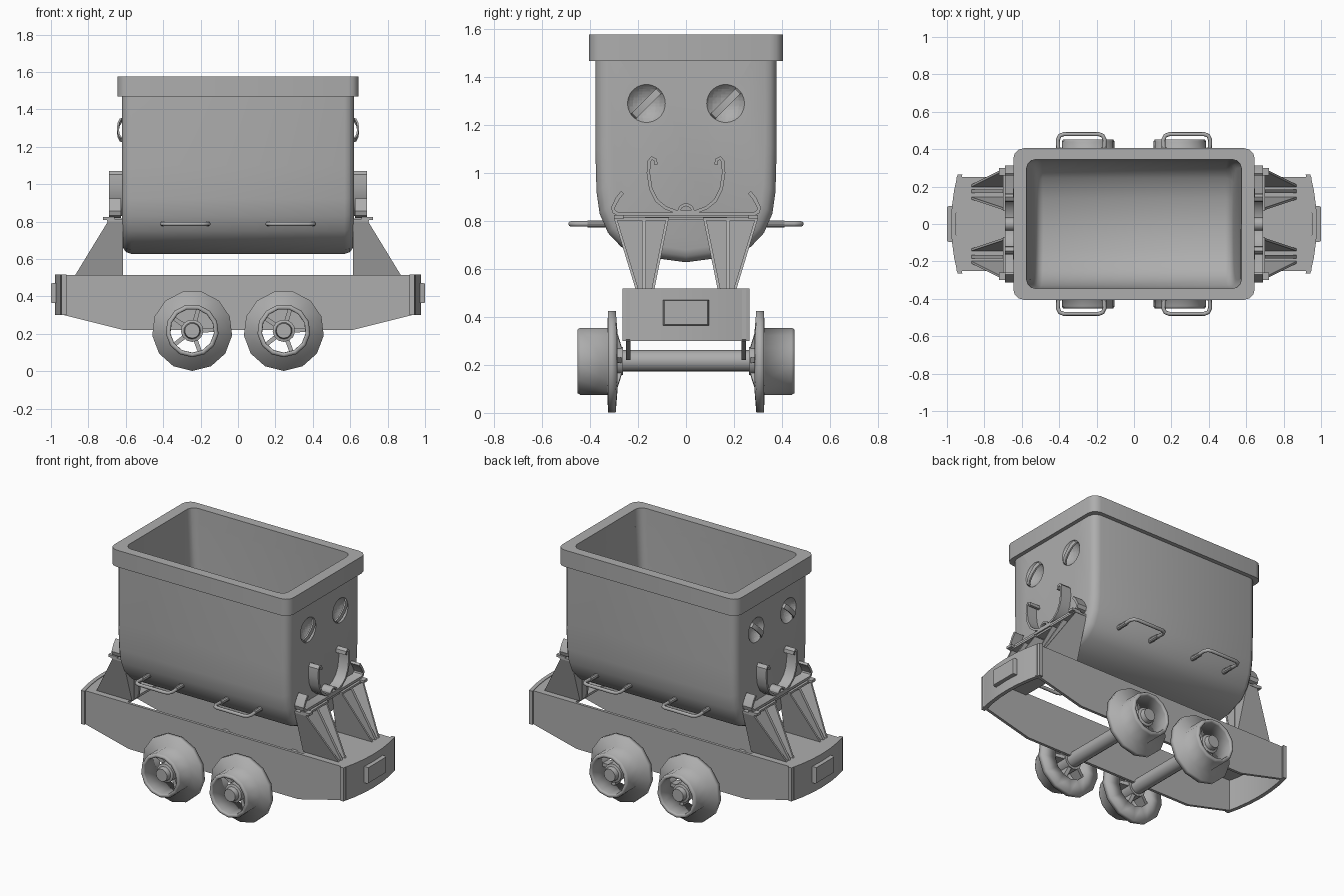
import bpy, bmesh
from math import sin, cos, pi, radians
from mathutils import Vector

if "Cube" in bpy.data.objects:
    bpy.data.objects.remove(bpy.data.objects["Cube"])


def smooth(ob, angle=35):
    bpy.ops.object.select_all(action='DESELECT')
    ob.select_set(True)
    bpy.context.view_layer.objects.active = ob
    bpy.ops.object.shade_smooth_by_angle(angle=radians(angle))
    return ob


def loft(name, rings, loop=False, angle=35):
    """Skin a row of equal-sized rings; capped unless it loops round."""
    n, m = len(rings[0]), len(rings)
    faces = []
    for i in range(m if loop else m - 1):
        a, b = i * n, (i + 1) % m * n
        faces += [(a + j, a + (j + 1) % n, b + (j + 1) % n, b + j) for j in range(n)]
    if not loop:
        faces += [tuple(range(n)), tuple(range((m - 1) * n, m * n))]
    me = bpy.data.meshes.new(name)
    me.from_pydata([tuple(p) for r in rings for p in r], [], faces)
    bm = bmesh.new()
    bm.from_mesh(me)
    bmesh.ops.recalc_face_normals(bm, faces=bm.faces)
    bm.to_mesh(me)
    bm.free()
    ob = bpy.data.objects.new(name, me)
    bpy.context.collection.objects.link(ob)
    return smooth(ob, angle)


def box(name, a, b):
    ring = lambda z: [(a[0], a[1], z), (b[0], a[1], z), (b[0], b[1], z), (a[0], b[1], z)]
    return loft(name, [ring(a[2]), ring(b[2])])


def strip(name, pts, x0, x1, t):
    """Flat bar following a path in the y-z plane, extruded in x."""
    rings = []
    for i, p in enumerate(pts):
        d = (Vector(pts[min(i + 1, len(pts) - 1)]) - Vector(pts[max(i - 1, 0)])).normalized()
        ny, nz = -d.y * t / 2, d.x * t / 2
        rings.append([(x0, p[0] + ny, p[1] + nz), (x1, p[0] + ny, p[1] + nz),
                      (x1, p[0] - ny, p[1] - nz), (x0, p[0] - ny, p[1] - nz)])
    return loft(name, rings)


def tube(name, pts, r):
    cu = bpy.data.curves.new(name, 'CURVE')
    cu.dimensions = '3D'
    cu.bevel_depth, cu.bevel_resolution, cu.use_fill_caps = r, 2, True
    sp = cu.splines.new('POLY')
    sp.points.add(len(pts) - 1)
    for q, p in zip(sp.points, pts):
        q.co = (*p, 1)
    ob = bpy.data.objects.new(name, cu)
    bpy.context.collection.objects.link(ob)
    bpy.ops.object.select_all(action='DESELECT')
    ob.select_set(True)
    bpy.context.view_layer.objects.active = ob
    bpy.ops.object.convert(target='MESH')
    return smooth(bpy.context.object, 50)


def cylinder(name, x, z, y0, y1, r, n=16):
    return loft(name, [[(x + r * cos(2 * pi * i / n), y, z + r * sin(2 * pi * i / n))
                        for i in range(n)] for y in (y0, y1)])


def cut(ob, cutter):
    cutter.hide_render = True
    md = ob.modifiers.new('cut', 'BOOLEAN')
    md.operation, md.solver, md.object = 'DIFFERENCE', 'EXACT', cutter
    bpy.context.view_layer.objects.active = ob
    bpy.ops.object.modifier_apply(modifier=md.name)


# Tub: U-shaped section lofted along x with rounded ends
HALF = [(.378, 1.56), (.378, 1.1), (.373, .92), (.36, .83), (.325, .75), (.27, .692), (.15, .648)]
SECTION = HALF + [(0, .628)] + [(-y, z) for y, z in reversed(HALF)]
ENDS = [(.62, .05), (.612, .025), (.595, .008), (.57, 0)]


def tub(name, top, kx, ky, kz, taper):
    rings = []
    for x, s in [(-x, s) for x, s in ENDS] + [(x, s) for x, s in reversed(ENDS)]:
        ring = []
        for y, z in SECTION:
            z = top if z == 1.56 else top - (top - z) * kz * (1 - s / .9)
            f = kx * (1 - taper * max(0, 1.575 - z) / .885)
            ring.append((x * f, y * ky * (1 - s / .378), z))
        rings.append(ring)
    return loft(name, rings)


bucket = tub('bucket', 1.56, 1, 1, 1, 0)
cavity = tub('cavity_cutter', 1.7, .935, .913, .948, .09)

# Rim band with rounded corners
corner = []
for cx, cy, a0 in ((.59, .35, 0), (-.59, .35, 90), (-.59, -.35, 180), (.59, -.35, 270)):
    corner += [(cx + .055 * cos(radians(a0 + a)), cy + .055 * sin(radians(a0 + a))) for a in (0, 30, 60, 90)]
rim = loft('rim', [[(x, y, z) for x, y in corner] for z in (1.468, 1.577)])
cut(bucket, cavity)
cut(rim, cavity)
bpy.data.objects.remove(cavity)

# Round recesses in both tub ends, each with a flat arched grab bar
arch = [(-.084, .605), (-.072, .627), (-.04, .639), (0, .642), (.04, .639), (.072, .627), (.084, .605)]
for sx in (1, -1):
    for cy in (-.165, .165):
        bpy.ops.mesh.primitive_uv_sphere_add(segments=32, ring_count=24, radius=.1,
                                             location=(sx * .681, cy, 1.29))
        ball = bpy.context.object
        cut(bucket, ball)
        bpy.data.objects.remove(ball)
        loft('grab_bar', [[(sx * (x + t), cy + (d + w) * .7, 1.29 + (d - w) * .7) for w, t in
                           ((-.015, -.005), (.015, -.005), (.015, .005), (-.015, .005))] for d, x in arch])
smooth(bucket)
smooth(rim)

# Side handles
for sy in (1, -1):
    for c in (-.282, .282):
        tube('side_handle', [(c + dx, sy * y, .788) for dx, y in
                             ((-.12, .335), (-.125, .45), (-.115, .472), (-.095, .48),
                              (.095, .48), (.115, .472), (.125, .45), (.12, .335))], .011)
        for dx in (-.12, .12):
            cylinder('handle_socket', c + dx, .788, sy * .33, sy * .41, .015, 10)

# Chassis: two long side plates, end decks, bowed end plates and buffers
outline = [(-.95, .515), (-.95, .305), (-.61, .22), (.61, .22), (.95, .305), (.95, .515)]
for sy in (1, -1):
    loft('chassis_side', [[(x, sy * y, z) for x, z in outline] for y in (.232, .25)])
for sx in (1, -1):
    box('end_deck', (sx * .63, -.24, .5), (sx * .95, .24, .515))
    bow = [(y, .978 - .5 * y * y) for y in (-.265, -.18, -.09, 0, .09, .18, .265)]
    loft('end_plate', [[(sx * (x - .025), y, .3), (sx * x, y, .3),
                        (sx * x, y, .518), (sx * (x - .025), y, .518)] for y, x in bow])
    loft('buffer', [[(sx * x, y * w, .418 + z * w) for y, z in
                     ((-.095, -.053), (.095, -.053), (.095, .053), (-.095, .053))]
                    for x, w in ((.96, 1), (.992, 1), (1, .95))])

# Tipping stands at both ends
gusset = [(.615, .81), (.69, .81), (.87, .515), (.615, .515)]
for sx in (1, -1):
    for sy in (1, -1):
        # leaning cheek plates
        for name, yt, yb in (('stand_outer_plate', .288, .198), ('stand_inner_plate', .072, .132)):
            loft(name, [[(sx * x, sy * ((yt if z > .6 else yb) + t), z) for x, z in gusset]
                        for t in (0, .012)])
        # back plate and upright web between the cheeks
        loft('stand_back', [[(sx * x, sy * y, z) for x, y in ((.618, y0), (.635, y0), (.635, y1), (.618, y1))]
                            for z, y0, y1 in ((.515, .137, .205), (.805, .078, .295))])
        loft('stand_web', [[(sx * x, sy * y, z) for x, z in gusset] for y in (.166, .184)])
        box('stand_cap', (sx * .618, sy * .07, .802), (sx * .7, sy * .3, .815))
        box('stand_lip', (sx * .66, sy * .26, .808), (sx * .722, sy * .3, .824))
    # cradle bar with upturned ends and a centre arch
    half = [(.265, .92), (.285, .895), (.305, .855), (.3, .838), (.28, .828)]
    strip('cradle_bar', half + [(-y, z) for y, z in reversed(half)], sx * .625, sx * .69, .016)
    box('cradle_brace', (sx * .62, -.17, .805), (sx * .685, .17, .817))
    strip('cradle_arch', [(.03 * cos(pi * i / 8), .838 + .03 * sin(pi * i / 8)) for i in range(9)],
          sx * .62, sx * .69, .012)
    # curled rocker on the tub end
    half = [(.125, 1.035), (.128, 1.055), (.142, 1.063), (.154, 1.05), (.157, 1.0),
            (.147, .935), (.122, .885), (.085, .855), (.04, .838)]
    strip('rocker', half + [(-y, z) for y, z in reversed(half)], sx * .6, sx * .69, .014)

# Wheelsets: flanged spoked wheels on two axles
N, R = 13, [(.117, .285), (.215, .293), (.215, .325), (.142, .328), (.142, .44),
            (.135, .452), (.12, .452), (.117, .44)]
for cx in (-.245, .245):
    cylinder('axle', cx, .217, -.3, .3, .045)
    for sy in (1, -1):
        at = lambda r, a, y: (cx + r * sin(a), sy * y, .217 - r * cos(a))
        loft('wheel_rim', [[at(r, 2 * pi * i / N, y) for r, y in R] for i in range(N)], True, 95)
        loft('hub', [[at(r, 2 * pi * i / N, y) for i in range(N)] for r, y in
                     ((.06, .262), (.06, .4), (.045, .405), (.04, .435))], angle=30)
        for k in range(5):
            a = 2 * pi * k / 5 + .35
            loft('spoke', [[at(r, a - w / r, y0), at(r, a + w / r, y0), at(r, a + w / r, y1), at(r, a - w / r, y1)]
                           for r, w, y0, y1 in ((.045, .012, .264, .34), (.125, .011, .288, .345))])

# One mid-grey paint for everything
paint = bpy.data.materials.new('dark_grey_paint')
paint.diffuse_color = (.42, .42, .42, 1)
paint.use_nodes = True
paint.node_tree.nodes["Principled BSDF"].inputs["Base Color"].default_value = paint.diffuse_color
for ob in bpy.context.scene.objects:
    ob.data.materials.clear()
    ob.data.materials.append(paint)
